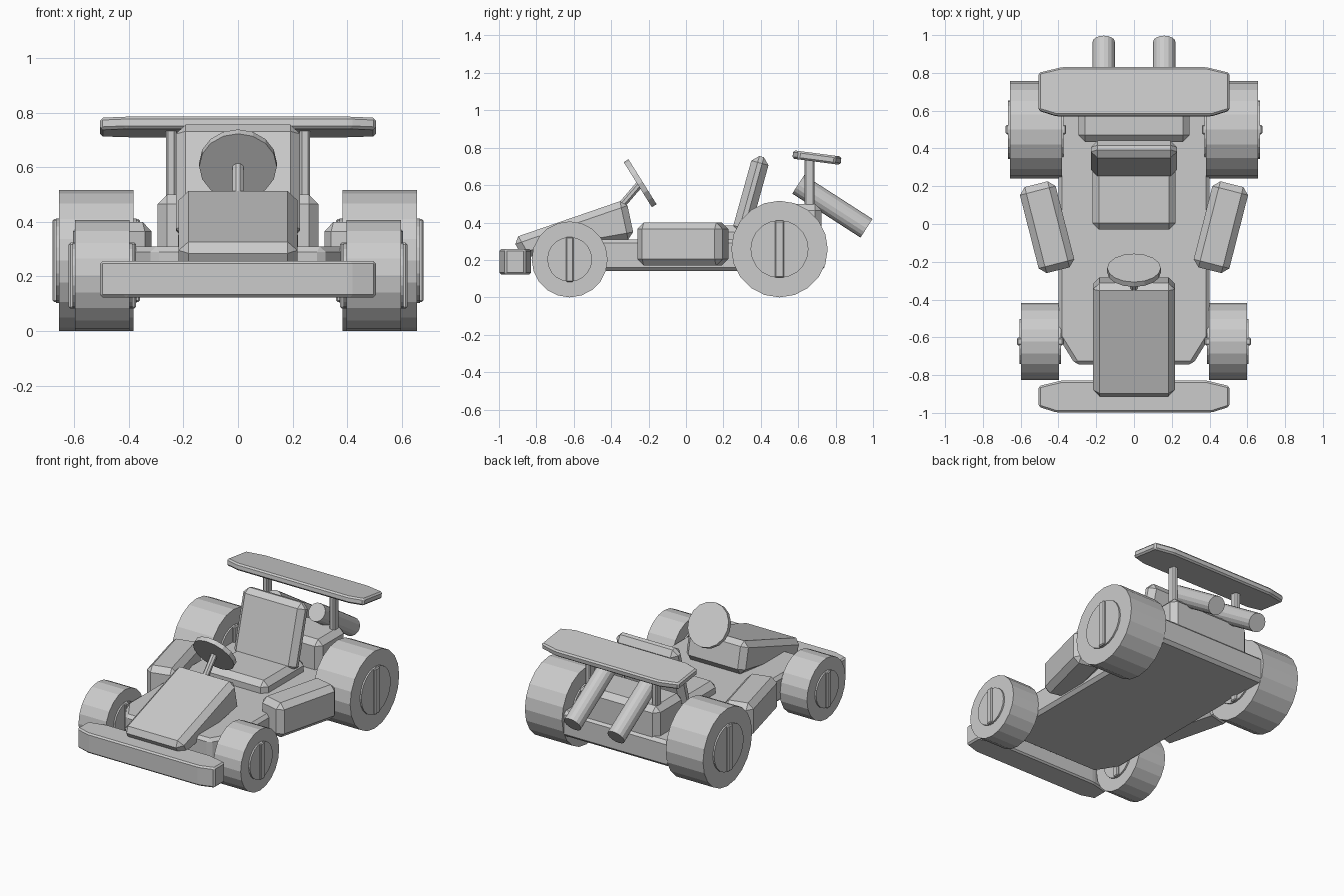
import bpy, bmesh
from math import radians, pi
from mathutils import Vector, Matrix

if "Cube" in bpy.data.objects:
    bpy.data.objects.remove(bpy.data.objects["Cube"])


def finish(name, bm, bevel=0.0, matrix=None):
    """Bevel all edges, place the mesh and link it as an object."""
    bmesh.ops.recalc_face_normals(bm, faces=bm.faces)
    if bevel:
        bmesh.ops.bevel(bm, geom=list(bm.edges), offset=bevel, segments=1,
                        profile=0.5, affect='EDGES', clamp_overlap=True)
    if matrix:
        bm.transform(matrix)
    me = bpy.data.meshes.new(name)
    bm.to_mesh(me)
    bm.free()
    ob = bpy.data.objects.new(name, me)
    bpy.context.collection.objects.link(ob)
    return ob


def box(name, center, size, bevel=0.0, rot=None):
    bm = bmesh.new()
    bmesh.ops.create_cube(bm, size=1)
    bm.transform(Matrix.Diagonal((*size, 1)))
    m = Matrix.Translation(center)
    if rot:
        m = m @ Matrix.Rotation(radians(rot[0]), 4, rot[1])
    return finish(name, bm, bevel, m)


def prism(name, points, depth, bevel=0.0, matrix=None):
    """Extrude a list of 3D points along a vector."""
    bm = bmesh.new()
    face = bm.faces.new([bm.verts.new(p) for p in points])
    ext = bmesh.ops.extrude_face_region(bm, geom=[face])
    bmesh.ops.translate(bm, vec=depth,
                        verts=[g for g in ext['geom'] if isinstance(g, bmesh.types.BMVert)])
    return finish(name, bm, bevel, matrix)


def rod(name, a, b, r, sides, spin=0.0):
    """Cylinder between two points."""
    a, b = Vector(a), Vector(b)
    bm = bmesh.new()
    bmesh.ops.create_cone(bm, cap_ends=True, segments=sides, radius1=r, radius2=r,
                          depth=(b - a).length)
    m = (Matrix.Translation((a + b) / 2)
         @ (b - a).to_track_quat('Z', 'Y').to_matrix().to_4x4()
         @ Matrix.Rotation(spin, 4, 'Z'))
    return finish(name, bm, 0, m)


def blade(name, length_y, height, matrix):
    """Wide flat bar with tapered ends, for bumper and wing."""
    h = length_y / 2
    right = [(0.38, h), (0.505, h - 0.03), (0.505, -h + 0.03), (0.41, -h)]
    pts = right + [(-x, y) for x, y in reversed(right)]
    return prism(name, [(x, y, -height / 2) for x, y in pts],
                 (0, 0, height), 0.01, matrix)


# floor pan with cut front corners
half = [(0.40, 0.74), (0.40, -0.60), (0.31, -0.745)]
outline = half + [(-x, y) for x, y in reversed(half)]
prism("floor_pan", [(x, y, 0.14) for x, y in outline], (0, 0, 0.17), 0.02)

# nose cowl
nose = [(-0.93, 0.315), (-0.87, 0.21), (-0.275, 0.315), (-0.32, 0.525)]
prism("nose_cowl", [(-0.217, y, z) for y, z in nose], (0.434, 0, 0), 0.035)

# front bumper
blade("front_bumper", 0.17, 0.134, Matrix.Translation((0, -0.913, 0.19)))

# steering
rod("steering_column", (0, -0.39, 0.44), (0, -0.25, 0.602), 0.021, 8, pi / 8)
c, axis = Vector((0, -0.245, 0.61)), Vector((0, 0.848, 0.53))
rod("steering_wheel", c - axis * 0.015, c + axis * 0.015, 0.142, 16)

# seat
box("seat_cushion", (0, 0.19, 0.32), (0.44, 0.44, 0.13), 0.035)
box("seat_back", (0, 0.347, 0.545), (0.455, 0.095, 0.43), 0.035, (-15.5, 'X'))

# engine
box("engine_block", (0, 0.58, 0.37), (0.59, 0.29, 0.26), 0.035)

# rear wing
blade("rear_wing", 0.26, 0.045,
      Matrix.Translation((0, 0.70, 0.747)) @ Matrix.Rotation(radians(-7.5), 4, 'X'))

for side, s in (("left", -1), ("right", 1)):
    # side pods, wing posts, exhausts
    box(f"side_pod_{side}", (s * 0.46, -0.017, 0.285), (0.195, 0.47, 0.23), 0.035,
        (-s * 14.3, 'Z'))
    box(f"wing_post_{side}", (s * 0.245, 0.66, 0.59), (0.038, 0.055, 0.30), 0.008)
    rod(f"exhaust_{side}", (s * 0.16, 0.60, 0.604), (s * 0.16, 0.965, 0.369), 0.059, 16)

    # wheels: tyre, hub and upright spoke bar
    for end, x, y, r, hw, hub in (("front", 0.497, -0.622, 0.203, 0.10, 0.12),
                                  ("rear", 0.519, 0.50, 0.258, 0.137, 0.155)):
        for part, rad, w in (("tyre", r, hw), ("hub", hub, hw + 0.01)):
            rod(f"{end}_{part}_{side}", (s * x - w, y, r), (s * x + w, y, r), rad, 20)
        box(f"{end}_spoke_{side}", (s * x, y, r),
            (2 * hw + 0.046, 0.05 if end == "rear" else 0.04, hub * 1.8 + 0.025), 0.006)
